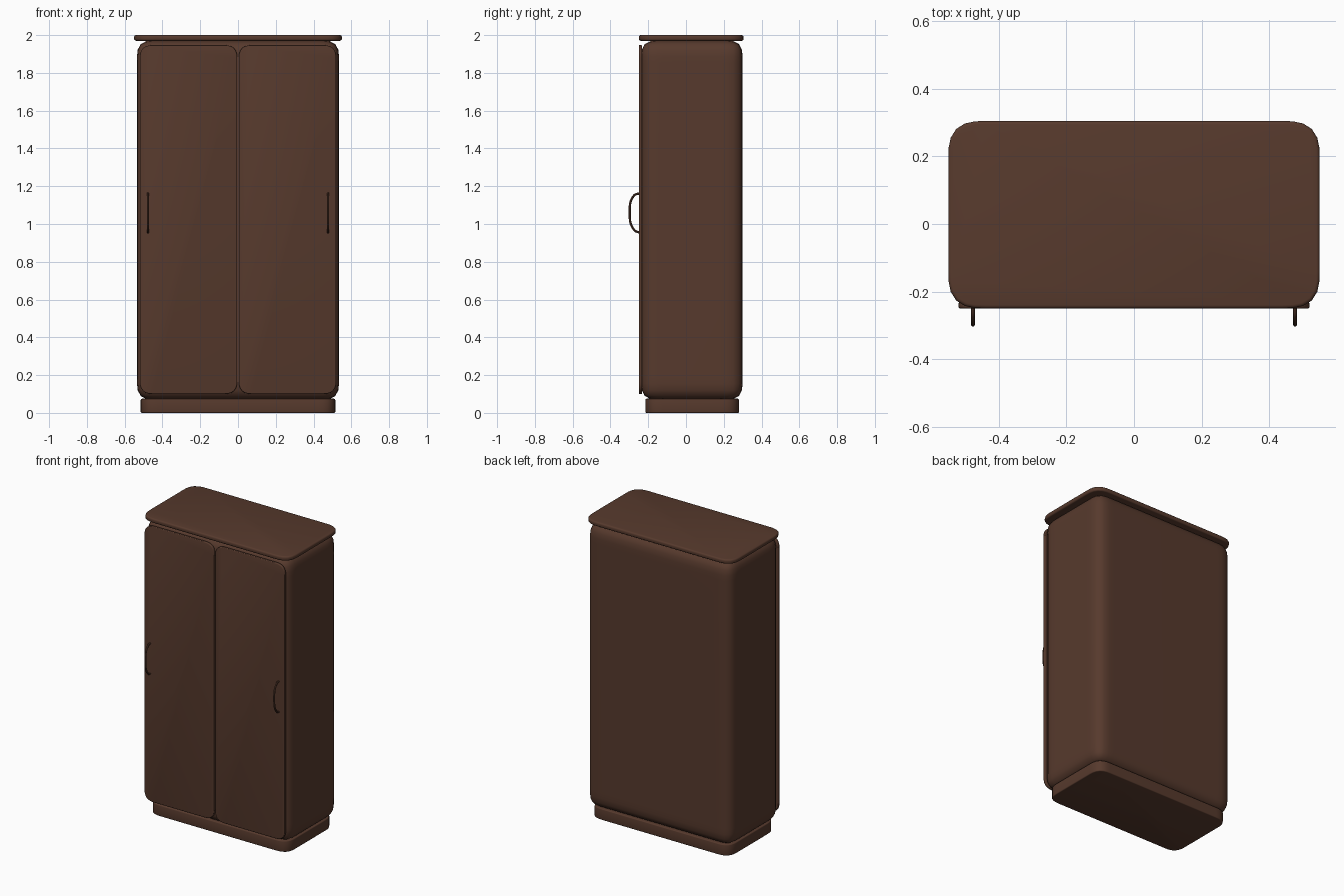
import bpy, bmesh, math
from mathutils import Vector

if "Cube" in bpy.data.objects:
    bpy.data.objects.remove(bpy.data.objects["Cube"], do_unlink=True)

BROWN = (0.095, 0.042, 0.026, 1)
wood = bpy.data.materials.new("dark brown wood")
wood.use_nodes = True
wood.diffuse_color = BROWN
wood.node_tree.nodes["Principled BSDF"].inputs["Base Color"].default_value = BROWN


def finish(obj):
    """Give an object its colour and smooth shading."""
    obj.data.materials.append(wood)
    bpy.ops.object.select_all(action="DESELECT")
    obj.select_set(True)
    bpy.context.view_layer.objects.active = obj
    bpy.ops.object.shade_smooth_by_angle(angle=math.radians(40))


def slab(name, low, high, axis=None, corner=0.1, profile=0.5, edge=0.0):
    """Box with corners rounded along one axis (or all edges), then a softened rim."""
    low, high = Vector(low), Vector(high)
    bm = bmesh.new()
    bmesh.ops.create_cube(bm, size=1)
    for v in bm.verts:
        v.co = (low + high) / 2 + v.co * (high - low)

    def along(e):
        d = (e.verts[0].co - e.verts[1].co).normalized()
        return axis is None or abs(d[axis]) > 0.9

    bmesh.ops.bevel(bm, geom=[e for e in bm.edges if along(e)], offset=corner,
                    segments=6, profile=profile, affect="EDGES")
    if edge:
        bm.normal_update()
        rim = [e for e in bm.edges if e.calc_face_angle(0) > 1.2]
        bmesh.ops.bevel(bm, geom=rim, offset=edge, segments=3,
                        profile=0.5, affect="EDGES")
    mesh = bpy.data.meshes.new(name)
    bm.to_mesh(mesh)
    bm.free()
    obj = bpy.data.objects.new(name, mesh)
    bpy.context.collection.objects.link(obj)
    finish(obj)


def handle(name, x):
    """Thin bow-shaped pull swept along a smooth path."""
    curve = bpy.data.curves.new(name, "CURVE")
    curve.dimensions = "3D"
    curve.bevel_depth = 0.006
    curve.bevel_resolution = 2
    curve.resolution_u = 6
    curve.use_fill_caps = True
    path = [(-0.24, 0.953), (-0.274, 0.968), (-0.298, 1.06), (-0.274, 1.152), (-0.24, 1.163)]
    spline = curve.splines.new("BEZIER")
    spline.bezier_points.add(len(path) - 1)
    for point, (y, z) in zip(spline.bezier_points, path):
        point.co = (x, y, z)
        point.handle_left_type = point.handle_right_type = "AUTO"
    obj = bpy.data.objects.new(name, curve)
    bpy.context.collection.objects.link(obj)
    bpy.ops.object.select_all(action="DESELECT")
    obj.select_set(True)
    bpy.context.view_layer.objects.active = obj
    bpy.ops.object.convert(target="MESH")
    finish(bpy.context.view_layer.objects.active)


# Cabinet: plinth, soft rounded body and overhanging top
slab("plinth", (-0.515, -0.215, 0), (0.515, 0.28, 0.075), 2, 0.09, 0.6, 0.006)
slab("body", (-0.535, -0.238, 0.07), (0.535, 0.3, 1.972), None, 0.12, 0.7)
slab("top_board", (-0.55, -0.25, 1.97), (0.55, 0.305, 2), 2, 0.11, 0.62, 0.01)

# Pair of doors with bow handles near the outer edges
for side, s in (("left", 1), ("right", -1)):
    a, b = sorted((s * 0.004, s * 0.52))
    slab(side + "_door", (a, -0.25, 0.1), (b, -0.232, 1.947), 1, 0.07, 0.58, 0.005)
    handle(side + "_handle", s * 0.477)
